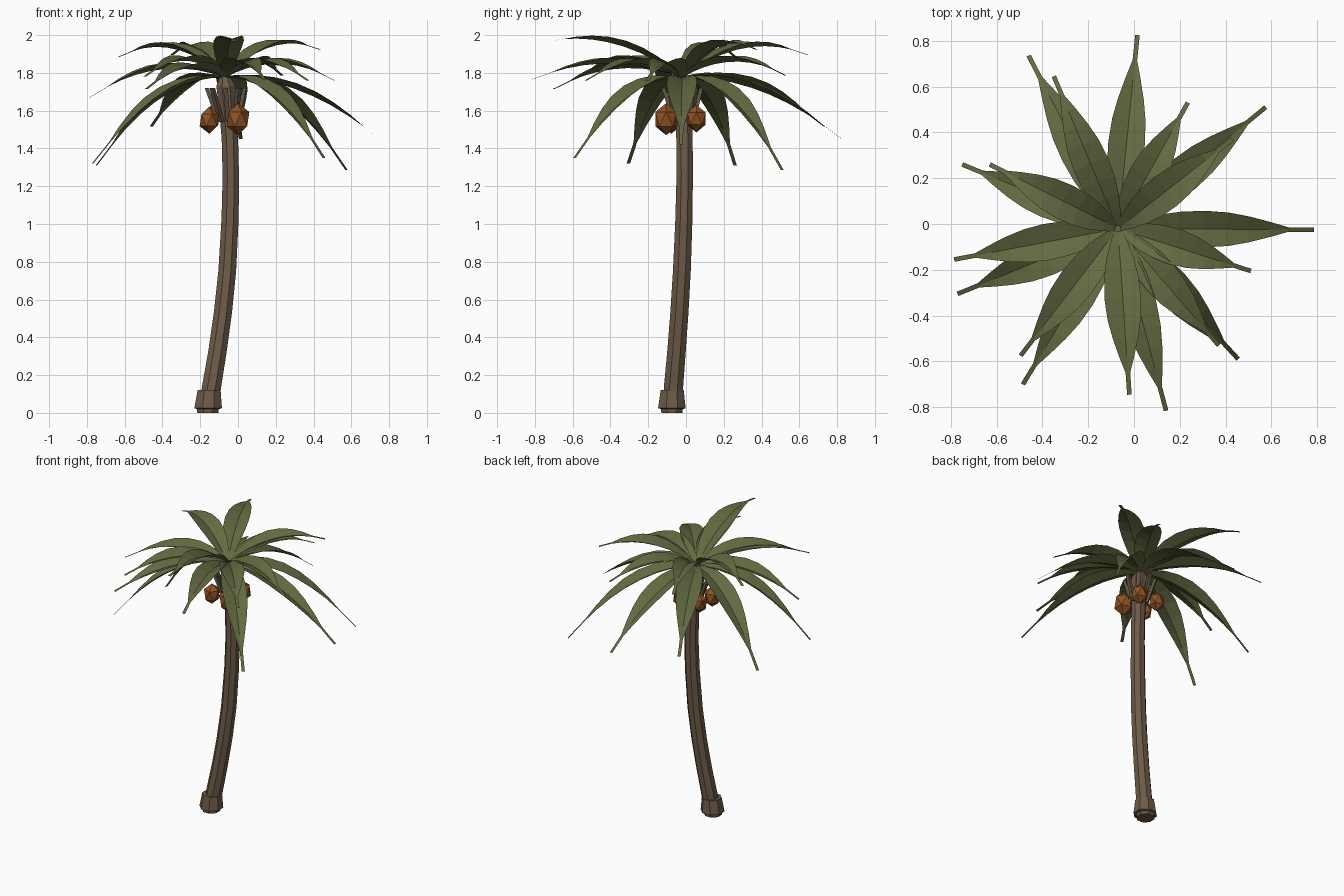
import bpy, bmesh, math
from mathutils import Vector

if "Cube" in bpy.data.objects:
    bpy.data.objects.remove(bpy.data.objects["Cube"])


def material(name, rgb):
    m = bpy.data.materials.new(name)
    m.diffuse_color = (*rgb, 1)
    m.use_nodes = True
    m.node_tree.nodes["Principled BSDF"].inputs["Base Color"].default_value = m.diffuse_color
    return m


BARK = material("bark brown", (0.155, 0.105, 0.066))
STUB = material("stub grey brown", (0.125, 0.09, 0.062))
LEAF = material("leaf olive green", (0.125, 0.145, 0.053))
NUT = material("nut orange brown", (0.27, 0.085, 0.017))


def add_object(name, bm, mat):
    me = bpy.data.meshes.new(name)
    bm.to_mesh(me)
    bm.free()
    me.materials.append(mat)
    ob = bpy.data.objects.new(name, me)
    bpy.context.collection.objects.link(ob)
    return ob


def lathe(name, rings, mat, sides=8):
    """Stacked rings (x, y, z, radius), capped at both ends."""
    bm = bmesh.new()
    loops = []
    for x, y, z, r in rings:
        loops.append([bm.verts.new((x + r * math.cos(a), y + r * math.sin(a), z))
                      for a in (2 * math.pi * (i + 0.5) / sides for i in range(sides))])
    for lo, hi in zip(loops, loops[1:]):
        for i in range(sides):
            j = (i + 1) % sides
            bm.faces.new((lo[i], lo[j], hi[j], hi[i]))
    bm.faces.new(loops[0][::-1])
    bm.faces.new(loops[-1])
    return add_object(name, bm, mat)


# Curved trunk, narrowing to a small hub at the crown
lathe("trunk", [(-.16, -.075, 0, .055), (-.138, -.065, .15, .055), (-.108, -.05, .33, .053),
                (-.08, -.035, .53, .052), (-.057, -.022, .75, .051), (-.042, -.011, 1.03, .049),
                (-.038, -.007, 1.25, .047), (-.043, -.008, 1.45, .047), (-.055, -.013, 1.62, .05),
                (-.064, -.018, 1.73, .055), (-.07, -.022, 1.785, .026)], BARK)

# Flared root collar
lathe("root_collar", [(-.16, -.075, 0, .06), (-.16, -.075, .02, .063), (-.158, -.075, .025, .079),
                      (-.153, -.073, .12, .066)], BARK)

# Old leaf stubs flaring out below the crown
for i in range(8):
    a = math.pi * i / 4
    out = Vector((math.cos(a), math.sin(a), 0))
    side = Vector((-out.y, out.x, 0))
    low = Vector((-.052, -.012, 1.54)) + out * .05
    high = Vector((-.066, -.02, 1.72)) + out * .10
    bm = bmesh.new()
    ends = [[bm.verts.new(p + out * u * .01 + side * v * .012)
             for u, v in ((-1, -1), (1, -1), (1, 1), (-1, 1))] for p in (low, high)]
    for k in range(4):
        n = (k + 1) % 4
        bm.faces.new((ends[0][k], ends[0][n], ends[1][n], ends[1][k]))
    bm.faces.new(ends[0][::-1])
    bm.faces.new(ends[1])
    add_object(f"leaf_stub_{i + 1}", bm, STUB)

# Low-poly nuts hanging around the trunk
for i, (x, y, z, r, h) in enumerate([(0, -.105, 1.555, .067, .085), (-.152, -.078, 1.55, .057, .072),
                                     (-.145, .055, 1.555, .055, .07), (.0, .055, 1.558, .058, .072)]):
    bm = bmesh.new()
    bmesh.ops.create_icosphere(bm, subdivisions=1, radius=1)
    bmesh.ops.scale(bm, vec=(r, r, h), verts=bm.verts)
    bmesh.ops.translate(bm, vec=(x, y, z), verts=bm.verts)
    add_object(f"nut_{i + 1}", bm, NUT)

# Fronds: tip x, y, z and height of the curve's control point
FRONDS = [(.015, .825, 1.45, 1.79), (-.46, .735, 1.515, 1.82), (-.35, .645, 1.895, 2.03),
          (.235, .53, 1.785, 1.94), (.575, .51, 1.285, 1.79), (.43, .37, 1.925, 2.03),
          (.785, -.025, 1.42, 1.79), (.51, -.205, 1.76, 1.93), (.455, -.59, 1.35, 1.79),
          (.37, -.53, 1.76, 1.93), (.14, -.815, 1.765, 1.93), (-.02, -.745, 1.965, 2.04),
          (-.485, -.70, 1.715, 1.9), (-.495, -.575, 1.78, 1.95), (-.77, -.305, 1.32, 1.79),
          (-.785, -.155, 1.67, 1.91), (-.75, .26, 1.31, 1.79), (-.63, .26, 1.885, 2.03)]
# Position along the frond and half width
OUTLINE = [(0, .014), (.1, .04), (.2, .061), (.31, .075), (.43, .08), (.55, .073),
           (.66, .056), (.77, .033), (.87, .01), (1, .01)]
HUB = Vector((-.07, -.02, 1.775))
for i, (x, y, z, c) in enumerate(FRONDS):
    tip = Vector((x, y, z))
    ctrl = (HUB + tip) / 2
    ctrl.z = c
    side = Vector((-(tip - HUB).y, (tip - HUB).x, 0)).normalized()
    bm = bmesh.new()
    rows = []
    for t, w in OUTLINE:
        p = HUB * (1 - t) ** 2 + ctrl * 2 * t * (1 - t) + tip * t * t
        tan = (ctrl - HUB) * (1 - t) + (tip - ctrl) * t
        up = tan.cross(side).normalized()
        lift = up * max(0, w - .01) * .45          # edges raised around the keel
        rows.append([bm.verts.new(q) for q in (p + side * w + lift, p, p - side * w + lift)])
    for a, b in zip(rows, rows[1:]):
        for k in (0, 1):
            bm.faces.new((a[k], a[k + 1], b[k + 1], b[k]))
    add_object(f"frond_{i + 1}", bm, LEAF)
